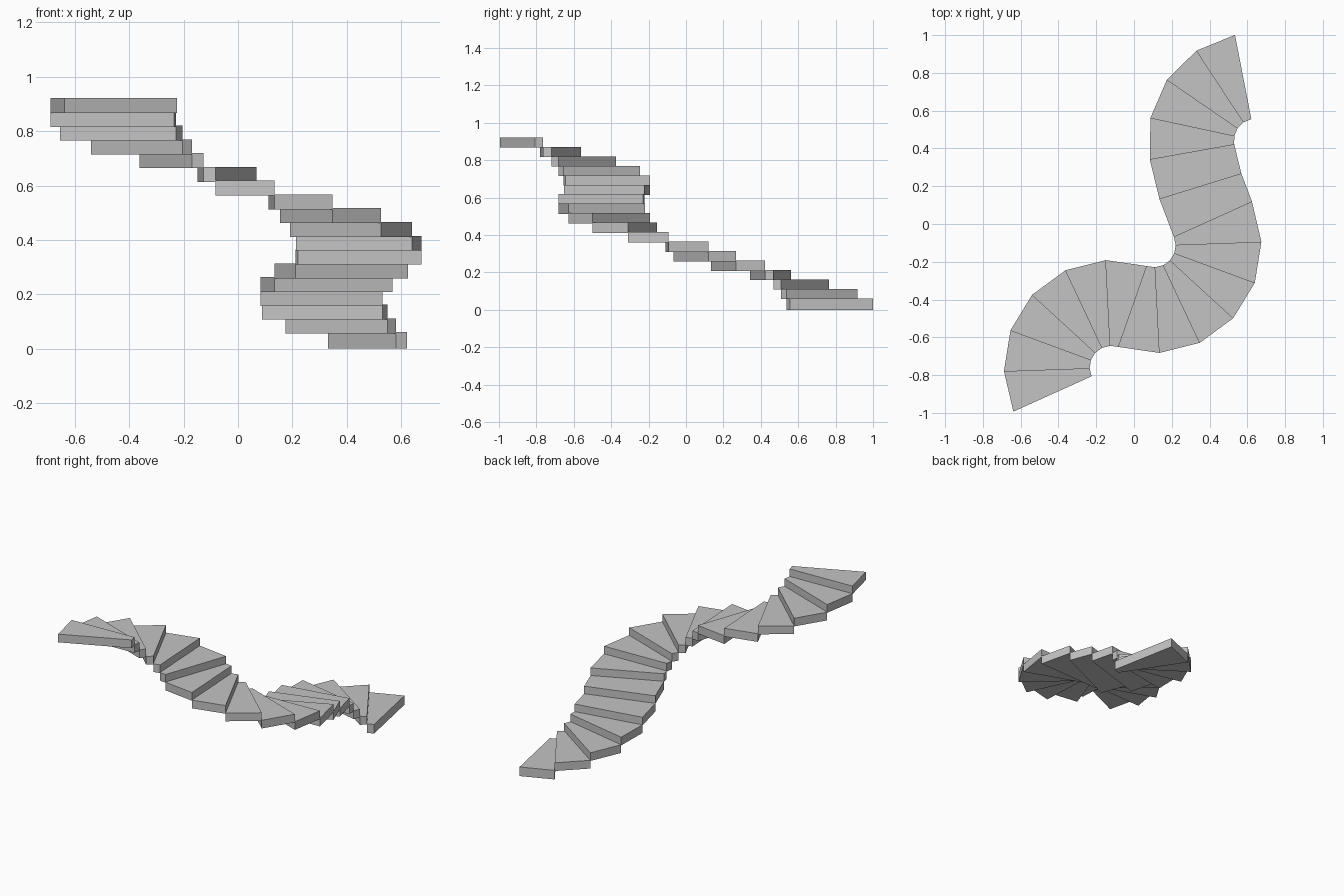
import bpy
import math
from mathutils import Vector

cube = bpy.data.objects.get("Cube")
if cube:
    bpy.data.objects.remove(cube, do_unlink=True)

# One plain grey material
stone = bpy.data.materials.new("light_grey_stone")
stone.use_nodes = True
grey = (0.55, 0.55, 0.55, 1)
stone.diffuse_color = grey
stone.node_tree.nodes["Principled BSDF"].inputs["Base Color"].default_value = grey

WIDTH = 0.454
RISE = 0.0506
THICKNESS = 0.055
BASE = 0.006
WINDER = (22.28, 0.132)      # turn in degrees, going at the centre line
FLIER = (7.1, 0.187)
REVERSED = (-WINDER[0], WINDER[1])


def nosing(centre, angle):
    """Two ends of the line across the stair at this heading."""
    half = Vector((math.cos(angle), math.sin(angle))) * WIDTH / 2
    return [centre - half, centre + half]


def make_tread(name, outline, bottom, top):
    count = len(outline)
    verts = [(p.x, p.y, z) for z in (bottom, top) for p in outline]
    faces = [tuple(reversed(range(count))), tuple(range(count, 2 * count))]
    for i in range(count):
        j = (i + 1) % count
        faces.append((i, j, j + count, i + count))
    mesh = bpy.data.meshes.new(name)
    mesh.from_pydata(verts, [], faces)
    mesh.materials.append(stone)
    tread = bpy.data.objects.new(name, mesh)
    bpy.context.collection.objects.link(tread)


# Walk up the S-shaped flight, one tapered tread at a time
flight = [WINDER] * 4 + [FLIER] * 2 + [REVERSED] * 6 + [WINDER] * 6
centre = Vector((0.578, 0.778))
angle = math.radians(-79)
for i, (turn, going) in enumerate(flight):
    next_angle = angle + math.radians(turn)
    heading = (angle + next_angle) / 2 - math.pi / 2
    next_centre = centre + going * Vector((math.cos(heading), math.sin(heading)))
    left, right = nosing(centre, angle)
    next_left, next_right = nosing(next_centre, next_angle)
    bottom = BASE + i * RISE
    # The lowest tread reaches the ground
    make_tread(f"stair_tread_{i + 1}", [left, next_left, next_right, right],
               bottom if i else 0, bottom + THICKNESS)
    centre, angle = next_centre, next_angle
